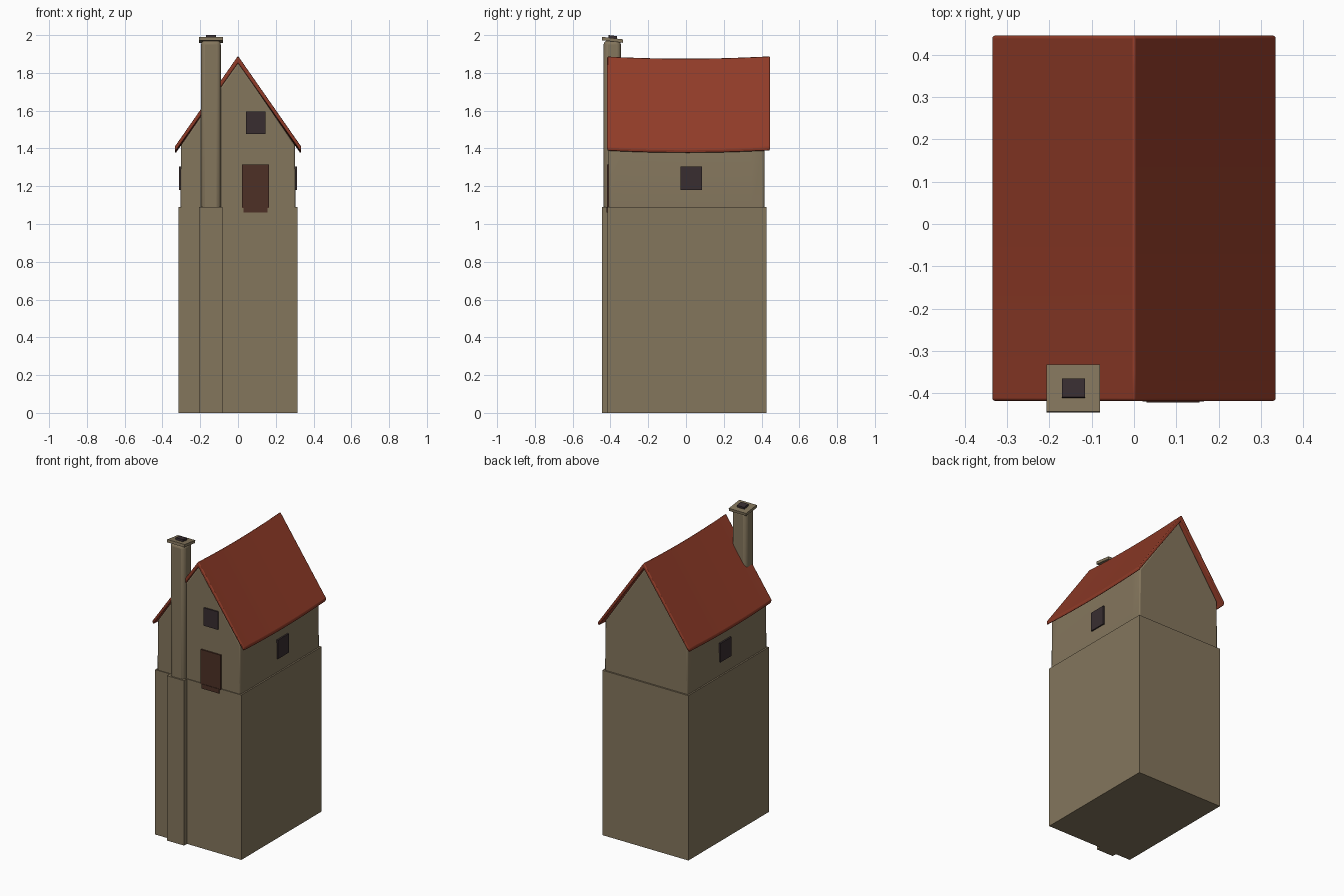
import bpy, bmesh, math
from mathutils import Matrix

if "Cube" in bpy.data.objects:
    bpy.data.objects.remove(bpy.data.objects["Cube"])


def material(name, rgb):
    m = bpy.data.materials.new(name)
    m.diffuse_color = (*rgb, 1.0)
    m.use_nodes = True
    m.node_tree.nodes["Principled BSDF"].inputs["Base Color"].default_value = m.diffuse_color
    return m


STONE = material("tan_stone", (0.230, 0.180, 0.108))
ROOF = material("red_tile", (0.280, 0.044, 0.021))
WOOD = material("dark_wood", (0.075, 0.030, 0.019))
GLASS = material("dark_glass", (0.040, 0.027, 0.030))


def finish(name, bm, mat, bevel=0.0, segments=2, smooth=False):
    bmesh.ops.recalc_face_normals(bm, faces=bm.faces[:])
    me = bpy.data.meshes.new(name)
    bm.to_mesh(me)
    bm.free()
    me.materials.append(mat)
    ob = bpy.data.objects.new(name, me)
    bpy.context.collection.objects.link(ob)
    if bevel:
        b = ob.modifiers.new("bevel", "BEVEL")
        b.width, b.segments, b.limit_method = bevel, segments, "ANGLE"
    if smooth:
        bpy.ops.object.select_all(action="DESELECT")
        ob.select_set(True)
        bpy.context.view_layer.objects.active = ob
        bpy.ops.object.shade_smooth_by_angle(angle=math.radians(40))
    return ob


def box(name, x, y, z, mat, tilt=0.0, **kw):
    """Box from (min, max) ranges, tilted about x through its centre."""
    mid = [(a + b) / 2 for a, b in (x, y, z)]
    size = [b - a for a, b in (x, y, z)]
    bm = bmesh.new()
    mat4 = Matrix.Translation(mid) @ Matrix.Rotation(tilt, 4, "X") @ Matrix.Diagonal((*size, 1))
    bmesh.ops.create_cube(bm, size=1.0, matrix=mat4)
    return finish(name, bm, mat, **kw)


def sag(y):
    """Old roof line dips in the middle."""
    return -0.012 * max(0.0, 1 - (y / 0.43) ** 2)


def loft(name, profile, y0, y1, mat, sag_above, steps=12, **kw):
    """Extrude an x-z profile along y; points above a height follow the sag."""
    bm = bmesh.new()
    rings = []
    for i in range(steps + 1):
        y = y0 + (y1 - y0) * i / steps
        rings.append([bm.verts.new((x, y, z + (sag(y) if z > sag_above else 0)))
                      for x, z in profile])
    n = len(profile)
    for a, b in zip(rings, rings[1:]):
        for j in range(n):
            k = (j + 1) % n
            bm.faces.new((a[j], a[k], b[k], b[j]))
    bm.faces.new(rings[0])
    bm.faces.new(rings[-1][::-1])
    return finish(name, bm, mat, **kw)


# Tall foundation with the chimney footing
box("foundation", (-0.315, 0.315), (-0.415, 0.425), (0, 1.09), STONE)
box("chimney_footing", (-0.207, -0.083), (-0.445, -0.33), (0, 1.09), STONE)

# Gabled house body
loft("house_walls", [(-0.305, 1.07), (0.305, 1.07), (0.302, 1.418), (0, 1.857), (-0.302, 1.418)],
     -0.41, 0.415, STONE, 1.2, bevel=0.008, smooth=True)

# Saddle roof slab
loft("roof", [(0, 1.89), (0.336, 1.408), (0.331, 1.386), (0, 1.853), (-0.331, 1.386), (-0.336, 1.408)],
     -0.418, 0.445, ROOF, 1.2, bevel=0.006, smooth=True)

# Chimney shaft, tilted cap and flue
box("chimney_shaft", (-0.196, -0.091), (-0.436, -0.345), (1.06, 1.972), STONE,
    bevel=0.022, segments=3, smooth=True)
box("chimney_cap", (-0.207, -0.080), (-0.445, -0.333), (1.966, 1.984), STONE, tilt=-0.12)
box("chimney_flue", (-0.170, -0.116), (-0.411, -0.366), (1.974, 1.9975), GLASS, tilt=-0.12)

# Door with its sill
box("door", (0.02, 0.165), (-0.419, -0.40), (1.085, 1.315), WOOD)
box("door_sill", (0.03, 0.155), (-0.422, -0.40), (1.06, 1.09), WOOD)

# Windows: gable front and both sides
box("gable_window", (0.042, 0.146), (-0.418, -0.40), (1.477, 1.596), GLASS)
for side, name in ((1, "right_window"), (-1, "left_window")):
    xs = sorted((side * 0.295, side * 0.313))
    box(name, xs, (-0.028, 0.086), (1.18, 1.305), GLASS)
